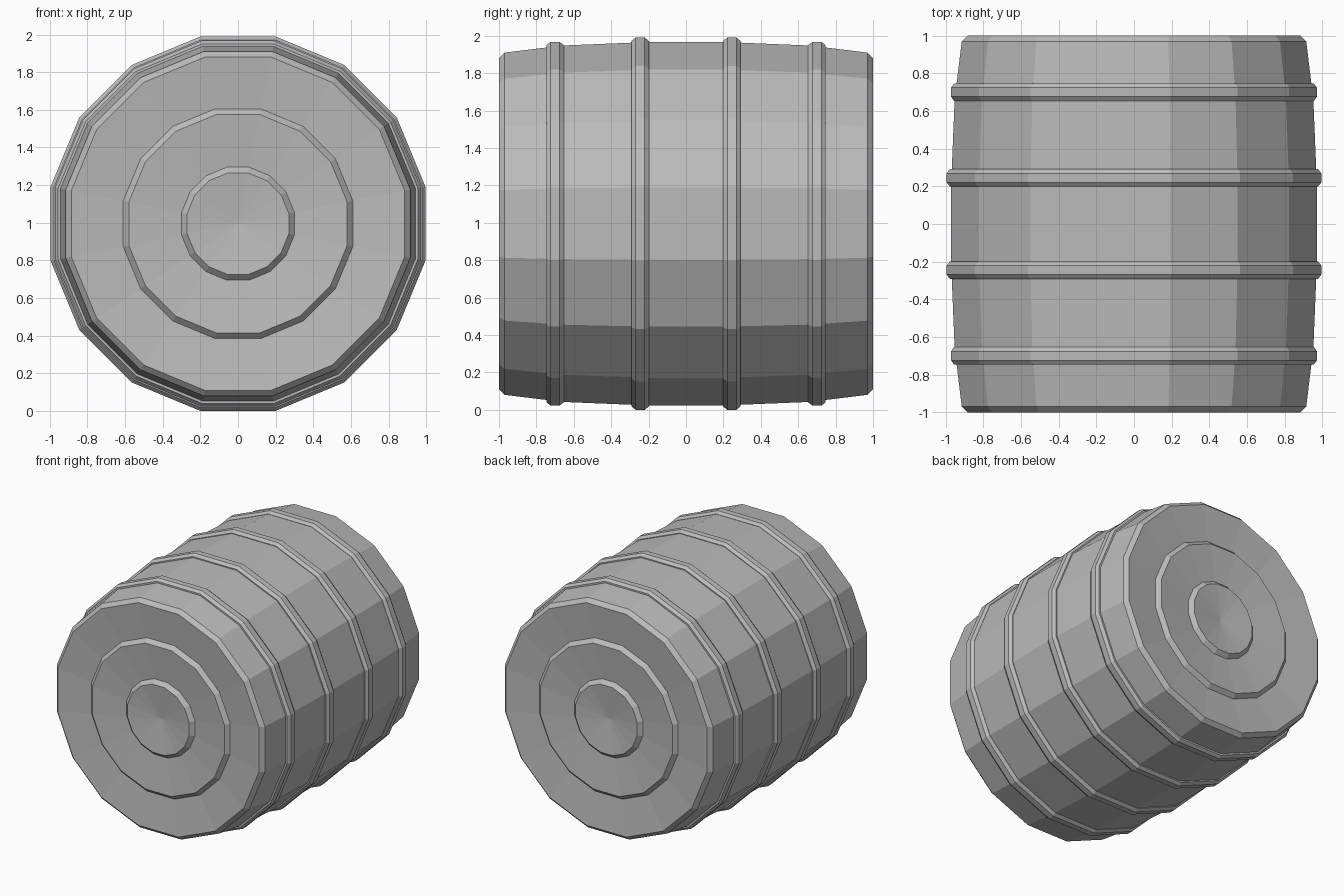
import bpy, bmesh, math

SIDES = 16
AXIS_Z = 0.995
FLAT = 1 / math.cos(math.pi / SIDES)   # flat-to-flat radius -> corner radius

if "Cube" in bpy.data.objects:
    bpy.data.objects.remove(bpy.data.objects["Cube"], do_unlink=True)

grey = bpy.data.materials.new("plain_grey")
grey.use_nodes = True
colour = (0.5, 0.5, 0.5, 1)
grey.diffuse_color = colour
bsdf = next(n for n in grey.node_tree.nodes if n.type == 'BSDF_PRINCIPLED')
bsdf.inputs["Base Color"].default_value = colour


def lathe(name, profile, closed=False):
    """Turn a (radius, y) profile around the barrel's long axis."""
    bm = bmesh.new()
    rings = []
    for r, y in profile:
        if r == 0:
            rings.append([bm.verts.new((0, y, AXIS_Z))] * SIDES)
            continue
        ring = []
        for i in range(SIDES):
            a = 2 * math.pi * (i + 0.5) / SIDES
            ring.append(bm.verts.new((r * FLAT * math.cos(a), y,
                                      AXIS_Z + r * FLAT * math.sin(a))))
        rings.append(ring)
    pairs = list(zip(rings, rings[1:]))
    if closed:
        pairs.append((rings[-1], rings[0]))
    for a, b in pairs:
        for i in range(SIDES):
            j = (i + 1) % SIDES
            corners = list(dict.fromkeys((a[i], a[j], b[j], b[i])))
            bm.faces.new(corners)
    bmesh.ops.recalc_face_normals(bm, faces=bm.faces)
    mesh = bpy.data.meshes.new(name)
    bm.to_mesh(mesh)
    bm.free()
    mesh.materials.append(grey)
    obj = bpy.data.objects.new(name, mesh)
    bpy.context.collection.objects.link(obj)
    return obj


# Barrel: bulging staves and dished, stepped heads, from front centre outwards
half = [(0, -0.97), (0.27, -1), (0.3, -0.97), (0.58, -1), (0.61, -0.97),
        (0.885, -1), (0.915, -0.97), (0.943, -0.74), (0.953, -0.655),
        (0.968, -0.29), (0.972, -0.2)]
lathe("barrel_body", half + [(r, -y) for r, y in reversed(half)])

# Hoops: chamfered rings around the staves
for place, y, base, top in (("inner", 0.245, 0.967, 0.995),
                            ("outer", 0.7, 0.945, 0.972)):
    for end, s in (("front", -1), ("back", 1)):
        lathe(f"{end}_{place}_hoop",
              [(base - 0.02, s * y - 0.047), (base + 0.01, s * y - 0.047),
               (top, s * y - 0.024), (top, s * y + 0.024),
               (base + 0.01, s * y + 0.047), (base - 0.02, s * y + 0.047)],
              closed=True)
